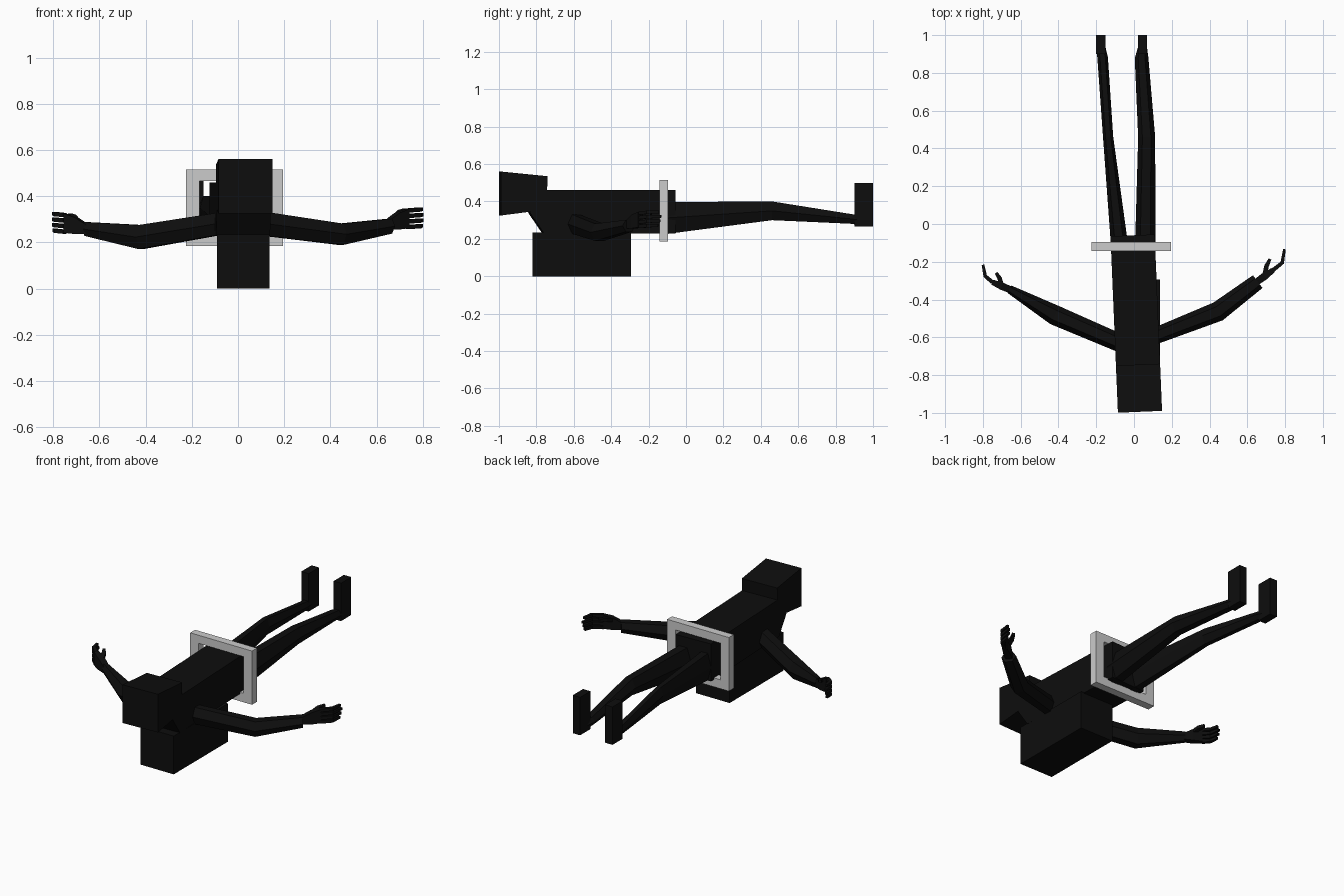
import bpy, bmesh, math
from mathutils import Vector, Matrix

if "Cube" in bpy.data.objects:
    bpy.data.objects.remove(bpy.data.objects["Cube"])


def material(name, rgb):
    m = bpy.data.materials.new(name)
    m.diffuse_color = (*rgb, 1)
    m.use_nodes = True
    m.node_tree.nodes["Principled BSDF"].inputs["Base Color"].default_value = m.diffuse_color
    return m


BLACK = material("black", (0.0042, 0.0042, 0.0042))
GREY = material("light grey", (0.6, 0.6, 0.6))


def finish(name, bm, mat):
    bmesh.ops.recalc_face_normals(bm, faces=bm.faces[:])
    me = bpy.data.meshes.new(name)
    bm.to_mesh(me)
    bm.free()
    ob = bpy.data.objects.new(name, me)
    me.materials.append(mat)
    bpy.context.collection.objects.link(ob)
    return ob


def box(name, x, y, z, mat=BLACK):
    bm = bmesh.new()
    bmesh.ops.create_cube(bm, size=1)
    for v in bm.verts:
        v.co = [(a + b) / 2 + c * (b - a) for c, (a, b) in zip(v.co, (x, y, z))]
    return finish(name, bm, mat)


def slab(name, profile, half, angle):
    """Side profile (y, z) extruded across x and turned with the leaning body."""
    bm = bmesh.new()
    f = bm.faces.new([bm.verts.new((-half, y, z)) for y, z in profile])
    ext = bmesh.ops.extrude_face_region(bm, geom=[f])["geom"]
    for v in ext:
        if isinstance(v, bmesh.types.BMVert):
            v.co.x += 2 * half
    bm.transform(Matrix.Translation((-0.01, 0, 0)) @ Matrix.Rotation(angle, 4, 'Z'))
    return finish(name, bm, BLACK)


def limb(name, stations, sides=6):
    """Loft through (centre, half width, half height) stations."""
    bm = bmesh.new()
    pts = [Vector(s[0]) for s in stations]
    rings = []
    for i, (c, w, h) in enumerate(stations):
        d = pts[min(i + 1, len(pts) - 1)] - pts[max(i - 1, 0)]
        side = Vector((d.y, -d.x, 0)).normalized()
        up = Vector((0, 0, 1))
        ring = []
        for k in range(sides):
            a = 2 * math.pi * k / sides + (math.pi / 4 if sides == 4 else 0)
            s = 1 / math.sin(math.pi / 3) if sides == 6 else 1.41
            sx = 1 if sides == 6 else 1.41
            ring.append(bm.verts.new(Vector(c) + side * math.cos(a) * w * sx
                                     + up * math.sin(a) * h * s))
        rings.append(ring)
    for a, b in zip(rings, rings[1:]):
        for k in range(sides):
            n = (k + 1) % sides
            bm.faces.new((a[k], a[n], b[n], b[k]))
    bm.faces.new(rings[0])
    bm.faces.new(rings[-1])
    return finish(name, bm, BLACK)


# Body, slightly turned on its support block
LEAN = math.radians(2.4)
slab("torso", [(-0.84, 0.34), (-0.765, 0.23), (-0.06, 0.23), (-0.06, 0.46),
               (-0.80, 0.46)], 0.117, LEAN)
slab("head", [(-0.995, 0.325), (-0.84, 0.345), (-0.75, 0.42), (-0.745, 0.535),
              (-0.995, 0.56)], 0.117, LEAN)
box("support_block", (-0.09, 0.137), (-0.82, -0.295), (0, 0.235))

# Square ring around the waist
RY = (-0.143, -0.095)
ring = [((-0.225, -0.167), (0.185, 0.515)), ((0.137, 0.195), (0.185, 0.515)),
        ((-0.167, 0.137), (0.185, 0.240)), ((-0.167, 0.137), (0.465, 0.515))]
for name, (x, z) in zip(("left", "right", "bottom", "top"), ring):
    box("ring_" + name, x, RY, z, GREY)

# Legs with upright feet: x centre and half width at hip, knee, ankle; foot x range
for side, xs, foot in (("left", ((-0.078, 0.045), (-0.137, 0.027), (-0.166, 0.028)), (-0.20, -0.15)),
                       ("right", ((0.060, 0.054), (0.067, 0.045), (0.040, 0.036)), (0.020, 0.070))):
    (hx, hw), (kx, kw), (ax, aw) = xs
    limb(side + "_leg", [((hx, -0.10, 0.312), hw, 0.085), ((kx, 0.46, 0.35), kw, 0.05),
                         ((ax, 0.88, 0.307), aw, 0.026), ((sum(foot) / 2, 0.93, 0.300), 0.025, 0.026)])
    box(side + "_foot", foot, (0.90, 1.0), (0.267, 0.50))

# Arms: shoulder, elbow, wrist
limb("right_arm", [((0.10, -0.598, 0.282), 0.043, 0.052), ((0.445, -0.463, 0.235), 0.053, 0.046),
                   ((0.655, -0.305, 0.27), 0.042, 0.032)])
limb("left_arm", [((-0.08, -0.628, 0.28), 0.048, 0.048), ((-0.42, -0.482, 0.223), 0.053, 0.052),
                  ((-0.66, -0.345, 0.258), 0.022, 0.03)])

# Hands: palm from wrist to knuckle, fingers stacked in z and curling backward
for side, wrist, knuckle, mid, tip, thumb, z0 in (
        ("right", (0.645, -0.31), (0.735, -0.245), (0.785, -0.205), (0.797, -0.13), (0.72, -0.185), 0.30),
        ("left", (-0.65, -0.35), (-0.75, -0.308), (-0.788, -0.275), (-0.80, -0.213), (-0.73, -0.258), 0.28)):
    limb(side + "_palm", [((*wrist, z0 - 0.025), 0.018, 0.02),
                          ((wrist[0] * 0.5 + knuckle[0] * 0.5, (wrist[1] + knuckle[1]) / 2, z0 - 0.008), 0.02, 0.036),
                          ((*knuckle, z0 + 0.003), 0.014, 0.042)], 4)
    for i in range(4):
        z = z0 + 0.038 - i * 0.024
        k = 0.25 * abs(i - 1.3) / 1.7
        end = [t * (1 - k) + m * k for t, m in zip(tip, mid)]
        limb(f"{side}_finger_{i + 1}", [((*knuckle, z), 0.011, 0.009), ((*mid, z + 0.004), 0.010, 0.009),
                                        ((*end, z + 0.006), 0.007, 0.007)], 4)
    base = [(w + n) / 2 for w, n in zip(wrist, knuckle)]
    limb(side + "_thumb", [((*base, z0 + 0.012), 0.013, 0.011),
                           ((base[0] * 0.6 + thumb[0] * 0.4, base[1] * 0.4 + thumb[1] * 0.6, z0 + 0.03), 0.012, 0.01),
                           ((*thumb, z0 + 0.038), 0.008, 0.008)], 4)
